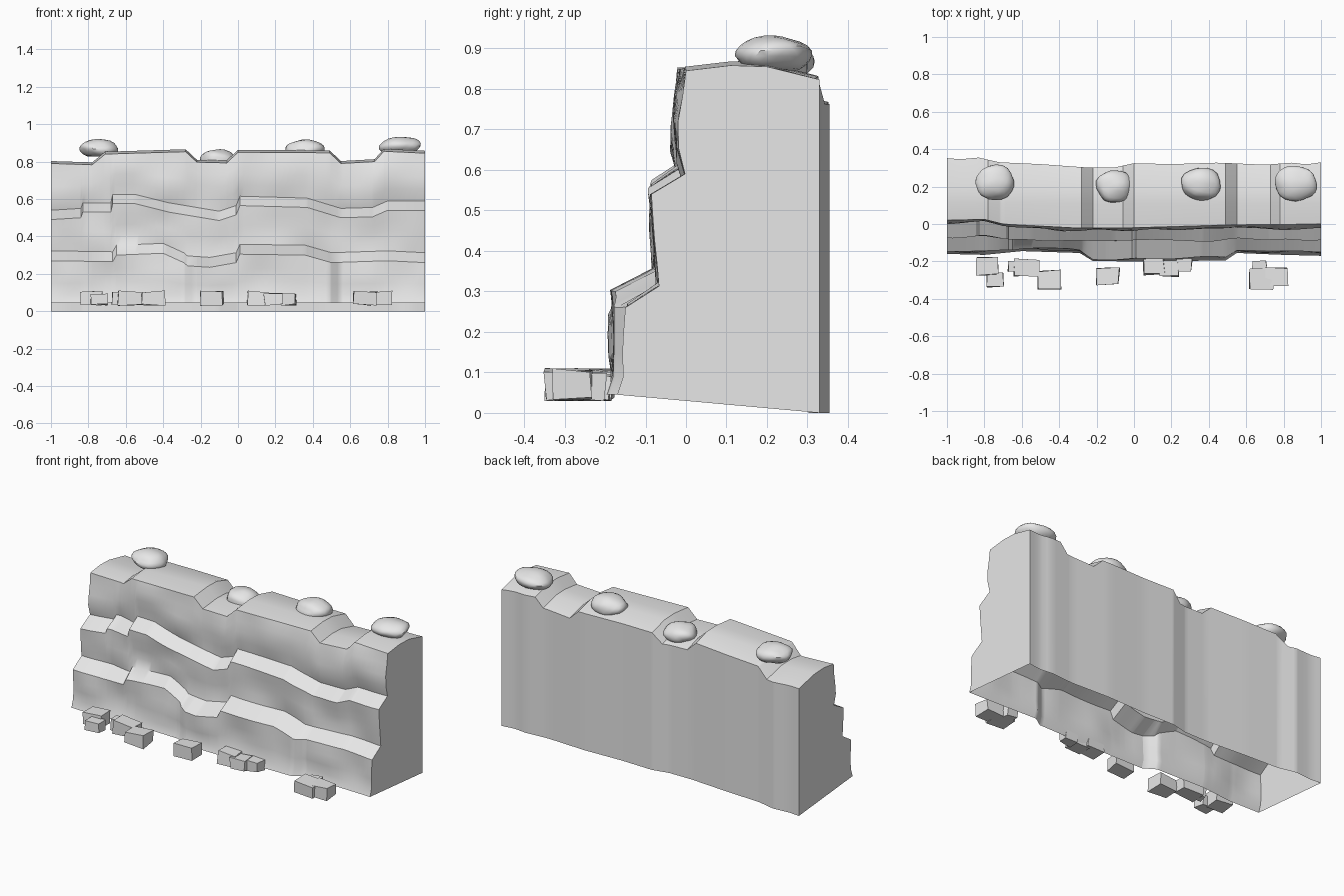
import bpy, bmesh, math, random
from mathutils import Vector, noise

if "Cube" in bpy.data.objects:
    bpy.data.objects.remove(bpy.data.objects["Cube"])

random.seed(4)
stone = bpy.data.materials.new("grey stone")
stone.diffuse_color = (0.8, 0.8, 0.8, 1)
stone.use_nodes = True
stone.node_tree.nodes["Principled BSDF"].inputs["Base Color"].default_value = stone.diffuse_color


def make_object(name, bm, angle=None):
    mesh = bpy.data.meshes.new(name)
    bm.to_mesh(mesh)
    bm.free()
    mesh.materials.append(stone)
    ob = bpy.data.objects.new(name, mesh)
    bpy.context.collection.objects.link(ob)
    if angle:
        bpy.ops.object.select_all(action='DESELECT')
        ob.select_set(True)
        bpy.context.view_layer.objects.active = ob
        bpy.ops.object.shade_smooth_by_angle(angle=math.radians(angle))
    return ob


def curve(table, x):
    """Piecewise linear lookup in a list of (x, value) pairs."""
    if x <= table[0][0]:
        return table[0][1]
    for (a, u), (b, v) in zip(table, table[1:]):
        if x <= b:
            return u + (v - u) * (x - a) / (b - a)
    return table[-1][1]


# Outlines along the length of the cliff
TOP = [(-1, .79), (-.78, .783), (-.71, .84), (-.28, .853), (-.22, .797), (-.06, .793), (0, .85),
       (.49, .847), (.55, .79), (.73, .80), (.78, .855), (1, .845)]
TOP_Y = [(-1, .02), (-.8, .025), (-.7, .0), (-.3, -.022), (0, -.02), (.5, -.005), (1, 0)]
UPPER = [(-1, .49), (-.84, .50), (-.83, .53), (-.68, .53), (-.67, .575), (-.55, .575), (-.37, .53),
         (-.1, .485), (-.01, .515), (.01, .565), (.37, .555), (.55, .50), (.72, .505), (.8, .54), (1, .54)]
LOWER = [(-1, .27), (-.67, .265), (-.65, .30), (-.4, .31), (-.29, .26), (-.27, .243), (-.15, .235), (-.01, .26),
         (.01, .305), (.36, .30), (.5, .26), (.8, .27), (1, .26)]
BASE_Y = [(-1, -.155), (-.8, -.16), (-.6, -.14), (-.29, -.15), (-.22, -.193), (0, -.195), (.49, -.19),
          (.55, -.15), (.8, -.16), (1, -.165)]
BACK_Y = [(-1, .352), (-.93, .346), (-.83, .355), (-.72, .33), (-.5, .32), (-.25, .302), (-.1, .303), (0, .325),
          (.2, .32), (.45, .328), (.7, .317), (.85, .328), (.92, .318), (1, .33)]


def cliff_profile(x):
    """Cross-section from the front foot, over the top, down to the back foot."""
    def bump(z, size=.018):
        return size * noise.noise(Vector((x * 5, z * 6, 3.7)))
    top, upper, lower = curve(TOP, x), curve(UPPER, x), curve(LOWER, x)
    base, lip, back = curve(BASE_Y, x), curve(TOP_Y, x), curve(BACK_Y, x)
    mid = lip * .5 - .075
    pts = [(base - .005, .045), (base + .01, .09)]
    # lower wall and its sloping ledge
    for t in (.33, .66, 1):
        z = .09 + (lower - .09) * t
        pts.append((base + .012 + bump(z), z))
    pts.append((mid + .005 + bump(lower), lower + .053))
    # middle wall and its ledge
    for t in (.25, .5, .75, 1):
        z = lower + .053 + (upper - lower - .053) * t
        pts.append((mid + .006 - .012 * t + bump(z), z))
    pts.append((lip + bump(upper, .01), upper + .05))
    # upper wall
    for t in (.25, .5, .75):
        z = upper + .05 + (top - upper - .05) * t
        pts.append((lip - .016 * math.sin(math.pi * t) + bump(z), z))
    # rounded top and straight back
    pts += [(lip, top), (.11, top + .013), (.2, top + .01), (back, top - .022), (back, 0)]
    return pts


stations = {round(-1 + i / 32, 3) for i in range(65)}
for table in (TOP, UPPER, LOWER, BASE_Y):
    stations |= {round(x, 3) for x, _ in table}
bm = bmesh.new()
rings = [[bm.verts.new((x, y, z)) for y, z in cliff_profile(x)] for x in sorted(stations)]
for a, b in zip(rings, rings[1:]):
    for j in range(len(a) - 1):
        bm.faces.new((a[j], b[j], b[j + 1], a[j + 1]))
bm.faces.new(rings[0])
bm.faces.new(rings[-1][::-1])
make_object("cliff_wall", bm, 38)

# Rounded boulders resting on the top: centre, half sizes, tilt
BOULDERS = [(-.74, .22, .868, .105, .092, .052, 0), (-.10, .20, .81, .1, .09, .054, .1),
            (.36, .215, .86, .106, .09, .06, 0), (.865, .215, .882, .115, .095, .05, -.12)]
for n, (x, y, z, rx, ry, rz, tilt) in enumerate(BOULDERS):
    bm = bmesh.new()
    bmesh.ops.create_icosphere(bm, subdivisions=3, radius=1)
    for v in bm.verts:
        p = v.co * (1 + .14 * noise.noise(v.co * 1.3 + Vector((n * 7, 0, 0))))
        p.z = max(p.z, -.8)
        px, pz = p.x * rx, p.z * rz
        v.co = (x + px * math.cos(tilt) + pz * math.sin(tilt), y + p.y * ry,
                z + pz * math.cos(tilt) - px * math.sin(tilt))
    make_object(f"top_boulder_{n + 1}", bm, 35)

# Blocky rubble along the foot: x range, y range
RUBBLE = [(-.84, -.73, -.27, -.18), (-.79, -.70, -.335, -.262), (-.67, -.57, -.255, -.2),
          (-.64, -.51, -.28, -.19), (-.51, -.39, -.345, -.25), (-.20, -.08, -.325, -.235),
          (.05, .16, -.27, -.19), (.14, .235, -.28, -.2), (.23, .31, -.255, -.19),
          (.62, .74, -.348, -.237), (.70, .82, -.33, -.237), (.635, .71, -.25, -.2)]
for n, (x0, x1, y0, y1) in enumerate(RUBBLE):
    bm = bmesh.new()
    bmesh.ops.create_cube(bm, size=1)
    height = .105 if x1 - x0 > .1 else .095
    for v in bm.verts:
        jitter = Vector([random.uniform(-.006, .006) for _ in range(3)])
        v.co = Vector((x0 if v.co.x < 0 else x1, y0 if v.co.y < 0 else y1,
                       .035 if v.co.z < 0 else height)) + jitter
    make_object(f"foot_rock_{n + 1}", bm)
